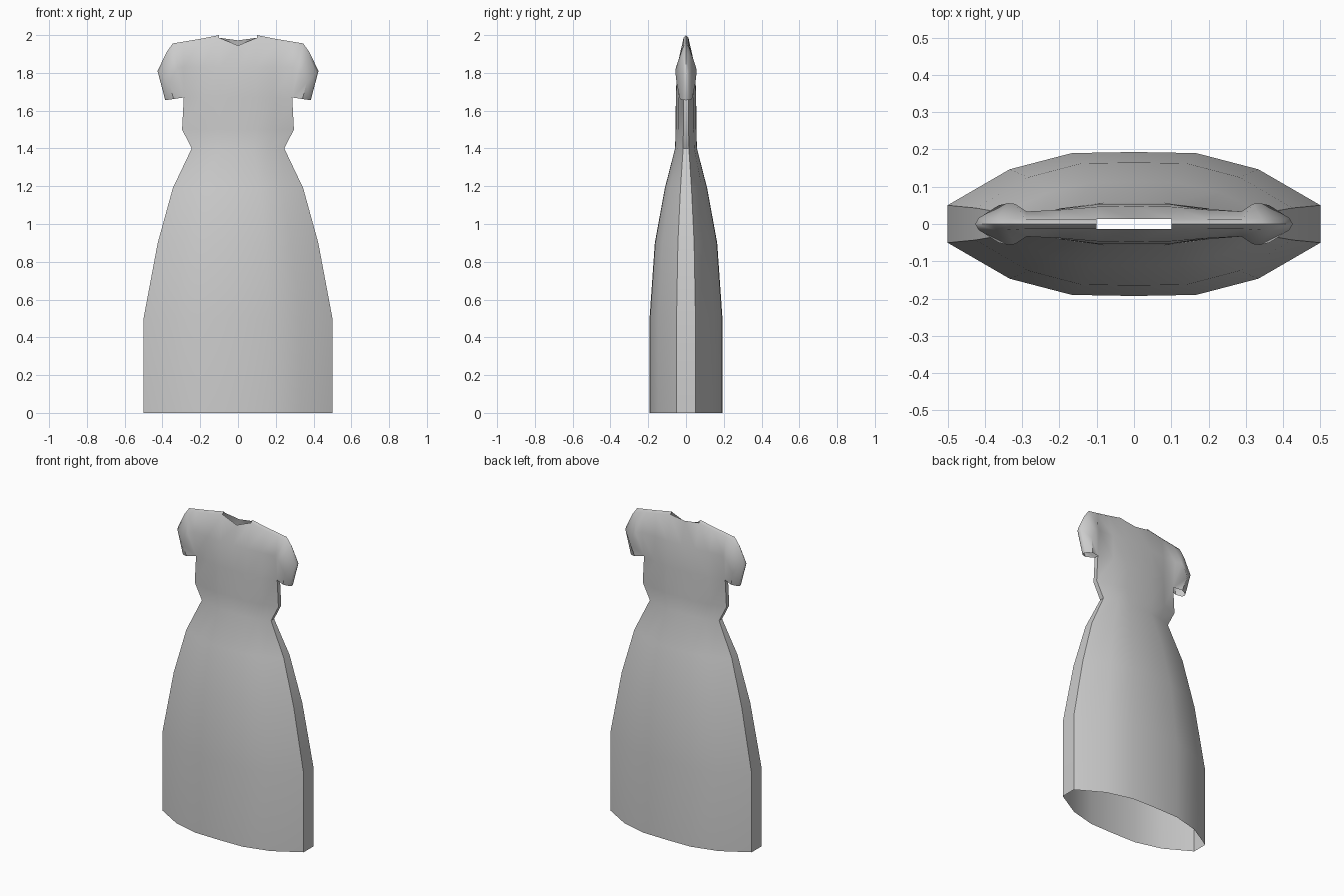
import bpy, bmesh, math

if "Cube" in bpy.data.objects:
    bpy.data.objects.remove(bpy.data.objects["Cube"])

bm = bmesh.new()


def strip(rows, closed=False):
    """Skin quads between successive rows of points."""
    vs = [[bm.verts.new(p) for p in r] for r in rows]
    for a, b in zip(vs, vs[1:]):
        n = len(a)
        for i in range(n if closed else n - 1):
            j = (i + 1) % n
            bm.faces.new((a[i], a[j], b[j], b[i]))


COLS = (-1, -2 / 3, -1 / 3, 0, 1 / 3, 2 / 3, 1)
SECTION = (1, 0.985, 0.76, 0.26)      # depth from the middle to the side seam


def panel(w, d, z, side, section=SECTION):
    return [(c * w, side * d * section[round(abs(c) * 3)], z) for c in COLS]


def ring(w, d, z):
    return panel(w, d, z, -1) + panel(w, d, z, 1)[::-1]


# skirt and bodice up to the armpits: half width, half depth, height
PROFILE = [(0.5, 0.193, 0), (0.5, 0.193, 0.5), (0.425, 0.165, 0.9),
           (0.345, 0.112, 1.19), (0.245, 0.058, 1.4), (0.296, 0.055, 1.5),
           (0.287, 0.054, 1.67)]
strip([ring(*p) for p in PROFILE], closed=True)

# chest panels, rising to the shoulders and neckline
TOP_X = (0, 0.1, 0.2, 0.29)
RIDGE = (2.0, 2.0, 1.98, 1.965)
EDGE_Y, DROP = 0.013, 0.014
for side, neck in ((-1, 1.945), (1, 1.972)):
    top = []
    for c in COLS:
        k = round(abs(c) * 3)
        z = neck if k == 0 else RIDGE[k] - DROP
        top.append((math.copysign(TOP_X[k], c), side * EDGE_Y, z))
    strip([panel(0.287, 0.054, 1.67, side),
           panel(0.288, 0.048, 1.83, side, (1, 0.97, 0.8, 0.7)), top])

# sleeve sections fanning round the armpit: outer x, outer z, half depth
FAN = [(0.345, 1.956, 0.054), (0.378, 1.91, 0.056),
       (0.426, 1.81, 0.05), (0.385, 1.655, 0.032)]
ARM_X, ARM_Z, ARM_Y = 0.287, 1.67, 0.054 * 0.26


def sleeve_row(s, half, tip):
    pts = [(s * x, -y, z) for x, y, z in half]
    return pts + [(s * tip[0], 0, tip[1])] + [(x, -y, z) for x, y, z in pts[::-1]]


for s in (-1, 1):
    # shoulder ridge closing front to back
    strip([[(s * TOP_X[k], y, RIDGE[k] - (DROP if y else 0))
            for y in (-EDGE_Y, 0, EDGE_Y)] for k in (1, 2, 3)])
    # sleeve
    armpit = (ARM_X, ARM_Y, ARM_Z)
    rows = [sleeve_row(s, [armpit, (0.288, 0.048 * 0.7, 1.83),
                           (0.29, EDGE_Y, RIDGE[3] - DROP)], (0.29, RIDGE[3]))]
    for x, z, d in FAN:
        at = lambda t, y: (ARM_X + t * (x - ARM_X), y, ARM_Z + t * (z - ARM_Z))
        rows.append(sleeve_row(s, [armpit, at(0.55, d), at(0.93, 0.016)], (x, z)))
    strip(rows)

bmesh.ops.remove_doubles(bm, verts=bm.verts[:], dist=0.0005)
bmesh.ops.recalc_face_normals(bm, faces=bm.faces[:])
mesh = bpy.data.meshes.new("dress")
bm.to_mesh(mesh)
bm.free()
dress = bpy.data.objects.new("dress", mesh)
bpy.context.collection.objects.link(dress)
bpy.context.view_layer.objects.active = dress
dress.select_set(True)
bpy.ops.object.shade_smooth_by_angle(angle=math.radians(50))
